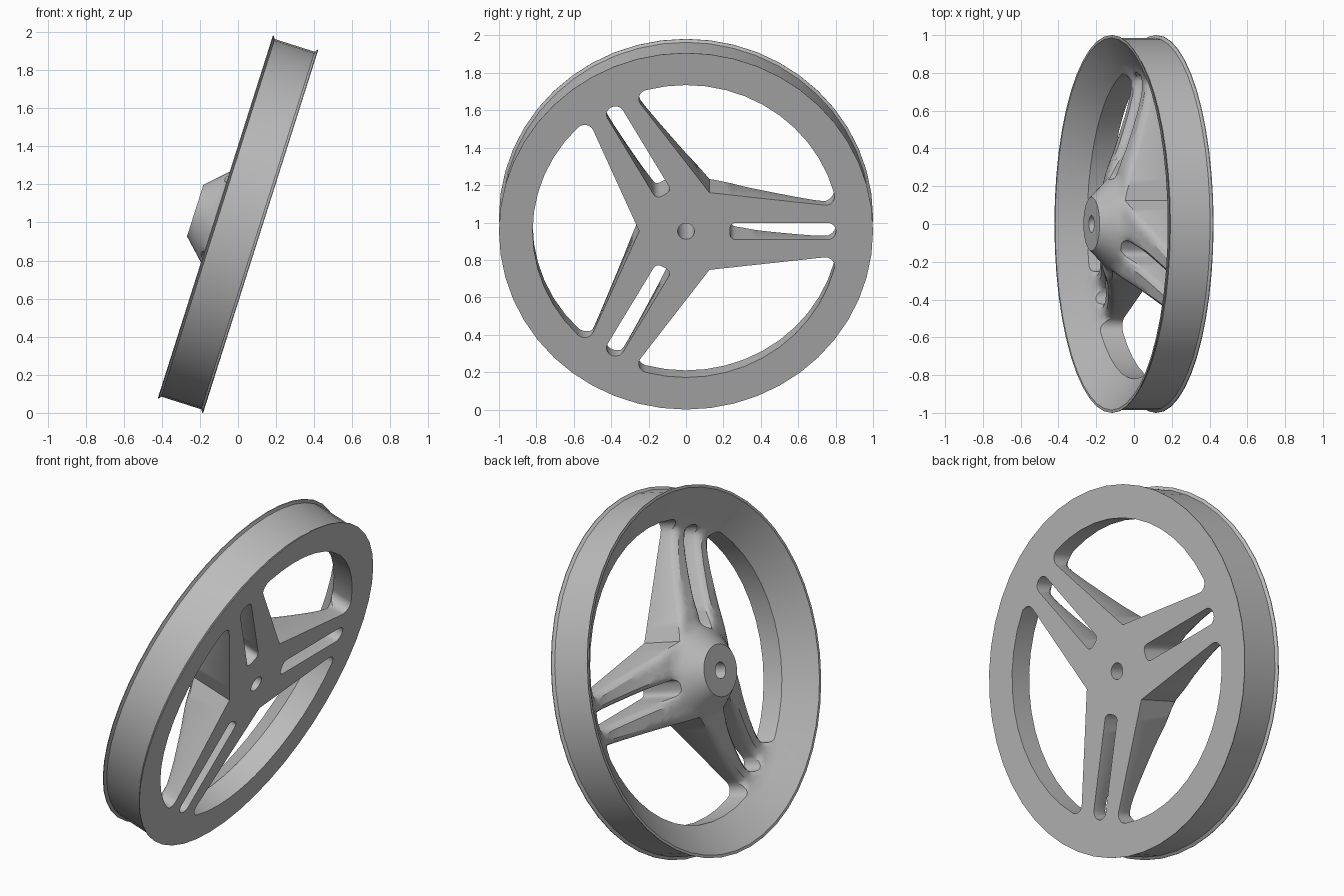
import bpy, bmesh, math
from mathutils import Vector, Matrix, geometry

if "Cube" in bpy.data.objects:
    bpy.data.objects.remove(bpy.data.objects["Cube"])

SEGMENTS = 48
HALF_WIDTH = 0.125
BARREL = 0.985
TILT = Matrix.Translation((0, 0, 0.991)) @ Matrix.Rotation(math.radians(107.6), 4, 'Y')

metal = bpy.data.materials.new("grey_metal")
metal.use_nodes = True
metal.diffuse_color = (0.5, 0.5, 0.5, 1)
metal.node_tree.nodes["Principled BSDF"].inputs["Base Color"].default_value = (0.5, 0.5, 0.5, 1)


def finish(bm, name):
    bmesh.ops.recalc_face_normals(bm, faces=bm.faces[:])
    mesh = bpy.data.meshes.new(name)
    bm.to_mesh(mesh)
    bm.free()
    mesh.materials.append(metal)
    obj = bpy.data.objects.new(name, mesh)
    bpy.context.collection.objects.link(obj)
    obj.matrix_world = TILT
    bpy.ops.object.select_all(action='DESELECT')
    obj.select_set(True)
    bpy.context.view_layer.objects.active = obj
    bpy.ops.object.shade_smooth_by_angle(angle=math.radians(32))


def polar(r, a):
    return Vector((r * math.cos(a), r * math.sin(a)))


def circle(r, n=SEGMENTS):
    return [polar(r, math.tau * i / n) for i in range(n)]


def arc(centre, r, a0, a1, n):
    return [centre + polar(r, a0 + (a1 - a0) * i / n) for i in range(n + 1)]


def line(p, q, n):
    return [p.lerp(q, i / n) for i in range(1, n)]


def turned(points, degrees):
    rot = Matrix.Rotation(math.radians(degrees), 2)
    return [rot @ p for p in points]


def window(e):
    """Wedge opening between two spokes, grown by e, pointing along +x."""
    half = math.radians(66.5)
    u, inward = polar(1, half), polar(1, half - math.pi / 2)
    apex = Vector((0.25 - e / math.sin(half), 0))
    radius, f = 0.82 + e, 0.05 + e
    base = apex + f * inward
    b = base.dot(u)
    s = -b + math.sqrt(b * b - base.length_squared + (radius - f) ** 2)
    c = base + s * u
    a = math.atan2(c.y, c.x)
    corner = arc(c, f, half + math.pi / 2, a, 6)
    upper = [apex] + line(apex, corner[0], 16) + corner
    rim = arc(Vector((0, 0)), radius, a, -a, 12)[1:-1]
    lower = [Vector((p.x, -p.y)) for p in reversed(upper[1:])]
    return upper + rim + lower


def slot(e):
    """Long rounded opening inside a spoke, grown by e, along +x."""
    w, r0, r1 = 0.047 + e, 0.03 + e, 0.046 + e
    x0, x1 = 0.235 - e + r0, 0.802 + e - r1
    inner = arc(Vector((x0, w - r0)), r0, math.pi, math.pi / 2, 4)
    outer = arc(Vector((x1, w - r1)), r1, math.pi / 2, 0, 5)
    side = inner + line(inner[-1], outer[0], 14) + outer
    return side + [Vector((p.x, -p.y)) for p in reversed(side)]


def inside(p, loop):
    hit = False
    for a, b in zip(loop, loop[1:] + loop[:1]):
        if (a.y > p.y) != (b.y > p.y):
            if p.x < a.x + (p.y - a.y) * (b.x - a.x) / (b.y - a.y):
                hit = not hit
    return hit


# Height of the inner side by radius: hub, spoke sweep, rim flare
PROFILE = [(0, -0.236), (0.142, -0.236), (0.25, -0.125), (0.33, -0.1), (0.42, -0.062),
           (0.5, -0.035), (0.6, -0.004), (0.7, 0.02), (0.77, 0.02), (0.82, 0.0),
           (BARREL, -HALF_WIDTH)]


def height(r):
    for (r0, z0), (r1, z1) in zip(PROFILE, PROFILE[1:]):
        if r <= r1:
            return z0 + (z1 - z0) * (r - r0) / (r1 - r0)
    return -HALF_WIDTH


def fade(r):
    """Edge rounding acts on the spokes only, not on hub or rim."""
    return max(0, min(1, (r - 0.22) / 0.15, (0.805 - r) / 0.05))


# Flat layout of the wheel disc, with stepped loops that round the spoke edges
points, drops, edges = [], [], []


def add_loop(loop, drop=0.0):
    n, k = len(loop), len(points)
    points.extend(loop)
    drops.extend([drop] * n)
    edges.extend((k + i, k + (i + 1) % n) for i in range(n))


openings, margins = [], []
for spoke in (90, 210, 330):
    for shape, angle in ((window, spoke + 60), (slot, spoke)):
        for e, drop in ((0, 0.035), (0.01, 0.014), (0.03, 0)):
            add_loop(turned(shape(e), angle), drop)
        openings.append(turned(shape(0), angle))
        margins.append(turned(shape(0.036), angle))
bore = circle(0.045, 20)
add_loop(bore)
openings.append(bore)
add_loop(circle(0.142))
add_loop(circle(BARREL))
for r in (0.17, 0.2, 0.225, 0.25, 0.29, 0.33, 0.38, 0.42, 0.46, 0.5, 0.55, 0.6, 0.65, 0.7,
          0.74, 0.77, 0.8, 0.82, 0.86, 0.92):
    for p in circle(r, SEGMENTS * 2 if 0.3 < r < 0.85 else SEGMENTS):
        if not any(inside(p, m) for m in margins):
            points.append(p)
            drops.append(0.0)

flat, _, tris, origin, _, _ = geometry.delaunay_2d_cdt(points, edges, [], 0, 1e-5)

# Wheel body: flat outer face, sculpted inner face, walls between
bm = bmesh.new()
front, back = [], []
for p, ids in zip(flat, origin):
    r = p.length
    drop = max((drops[i] for i in ids), default=0) * fade(r)
    front.append(bm.verts.new((p.x, p.y, HALF_WIDTH)))
    back.append(bm.verts.new((p.x, p.y, height(r) + drop)))
partner = dict(zip(front, back))
for tri in tris:
    mid = sum((flat[i] for i in tri), Vector((0, 0))) / len(tri)
    if not any(inside(mid, o) for o in openings):
        bm.faces.new([front[i] for i in tri])
        bm.faces.new([back[i] for i in reversed(tri)])
for edge in [e for e in bm.edges if e.is_boundary and e.verts[0] in partner]:
    a, b = edge.verts
    bm.faces.new((a, b, partner[b], partner[a]))
bmesh.ops.delete(bm, geom=[v for v in bm.verts if not v.link_faces], context='VERTS')
finish(bm, "wheel_body")

# Small flared lips on both edges of the rim
for name, side in (("outer_lip", 1), ("inner_lip", -1)):
    bm = bmesh.new()
    section = [(BARREL, HALF_WIDTH), (1.0, HALF_WIDTH), (1.0, 0.121), (BARREL, 0.11)]
    rings = [[bm.verts.new((p.x, p.y, side * z)) for p in circle(r)] for r, z in section]
    for ra, rb in zip(rings, rings[1:] + rings[:1]):
        for i in range(SEGMENTS):
            j = (i + 1) % SEGMENTS
            bm.faces.new((ra[i], ra[j], rb[j], rb[i]))
    finish(bm, name)
